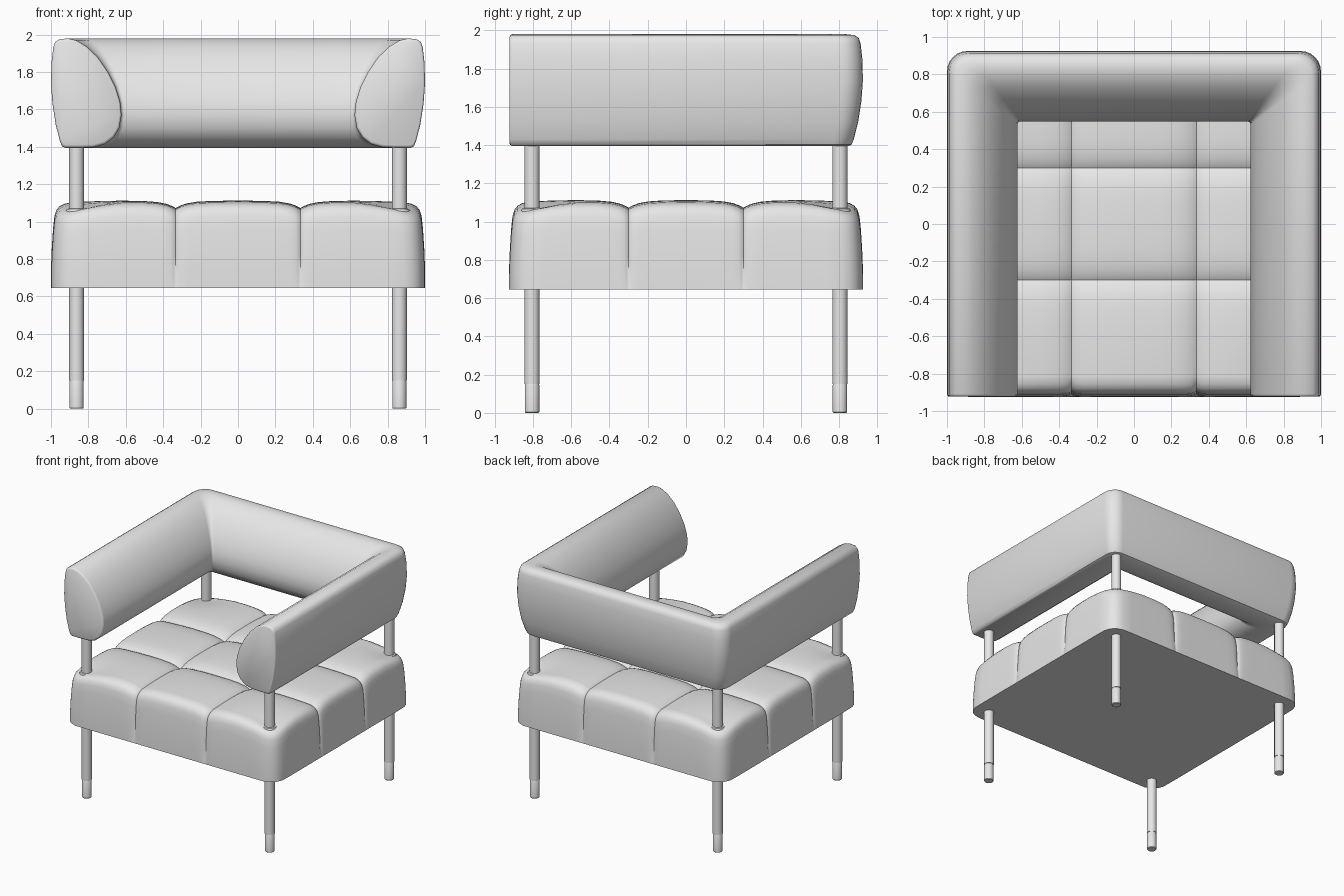
import bpy, bmesh, math
from mathutils import Vector

cube = bpy.data.objects.get("Cube")
if cube:
    bpy.data.objects.remove(cube, do_unlink=True)

grey = bpy.data.materials.new("light_grey")
grey.use_nodes = True
grey.diffuse_color = (0.8, 0.8, 0.8, 1)
grey.node_tree.nodes["Principled BSDF"].inputs["Base Color"].default_value = (0.8, 0.8, 0.8, 1)

HX, HY = 1.0, 0.925          # half width and half depth


def finish(bm, name, angle):
    bmesh.ops.recalc_face_normals(bm, faces=bm.faces[:])
    mesh = bpy.data.meshes.new(name)
    bm.to_mesh(mesh)
    bm.free()
    mesh.materials.append(grey)
    ob = bpy.data.objects.new(name, mesh)
    bpy.context.collection.objects.link(ob)
    bpy.ops.object.select_all(action='DESELECT')
    ob.select_set(True)
    bpy.context.view_layer.objects.active = ob
    bpy.ops.object.shade_smooth_by_angle(angle=math.radians(angle))
    return ob


def bridge(bm, a, b, closed=True):
    n = len(a)
    for i in range(n if closed else n - 1):
        j = (i + 1) % n
        bm.faces.new((a[i], a[j], b[j], b[i]))


# Tufted seat cushion: three by three pillows with pinched seams
SX, SY = 0.333, 0.3
STEPS = (0, .015, .04, .09, .17, .3, .5, .7, .83, .91, .96, .985, 1)
LEG_X, LEG_Y, LEG_R = 0.863, 0.805, 0.04


def spacing(half, seam):
    cells = ((-half, -seam), (-seam, seam), (seam, half))
    out = [-half]
    for a, b in cells:
        out += [a + (b - a) * t for t in STEPS[1:]]
    return out


def stretch(p, half, seam, inset):
    # only the outer pillows shrink, so the seams stay straight
    if abs(p) <= seam:
        return p
    k = (half - inset - seam) / (half - seam)
    return math.copysign(seam + (abs(p) - seam) * k, p)


def plan(px, py, inset):
    p = [stretch(px, HX, SX, inset), stretch(py, HY, SY, inset)]
    r = 0.13 - inset * 0.4
    c = [max(-(h - inset - r), min(h - inset - r, q)) for q, h in zip(p, (HX, HY))]
    v = Vector((p[0] - c[0], p[1] - c[1]))
    if v.x and v.y:
        v *= max(abs(v.x), abs(v.y)) / v.length
    return c[0] + v.x, c[1] + v.y


def top_height(x, y):
    dx, dy = abs(abs(x) - SX), abs(abs(y) - SY)
    z = 1.113 - 0.04 * math.exp(-dx / 0.06) - 0.04 * math.exp(-dy / 0.06)
    edge = max(0, abs(x) - 0.6) ** 2 + max(0, abs(y) - 0.55) ** 2
    z -= 0.12 * edge
    leg = math.hypot(abs(x) - LEG_X, abs(y) - LEG_Y)
    return z - 0.03 * math.exp(-(leg / 0.15) ** 2)


bm = bmesh.new()
xs, ys = spacing(HX, SX), spacing(HY, SY)
INSET = 0.1
grid = []
for px in xs:
    row = []
    for py in ys:
        x, y = plan(px, py, INSET)
        row.append(bm.verts.new((x, y, top_height(x, y))))
    grid.append(row)
for a, b in zip(grid, grid[1:]):
    bridge(bm, a, b, closed=False)
n, m = len(xs) - 1, len(ys) - 1
border = ([(i, 0) for i in range(n)] + [(n, j) for j in range(m)]
          + [(i, m) for i in range(n, 0, -1)] + [(0, j) for j in range(m, 0, -1)])
ring = [grid[i][j] for i, j in border]
rim = [v.co.z for v in ring]
for inset, drop in ((.07, .007), (.045, .02), (.028, .042), (.018, .075),
                    (.011, .14), (.004, .25), (0, .35), (0, 1)):
    new = []
    for (i, j), top in zip(border, rim):
        x, y = plan(xs[i], ys[j], inset)
        on_y = j in (0, m)
        d = abs(abs(xs[i]) - SX) if on_y else abs(abs(ys[j]) - SY)
        pinch = 0.014 * math.exp(-d / 0.014) * (drop < 1)
        if on_y:
            y -= math.copysign(pinch, y)
        else:
            x -= math.copysign(pinch, x)
        z = 0.645 if drop == 1 else top - drop
        new.append(bm.verts.new((x, y, z)))
    bridge(bm, ring, new)
    ring = new
bm.faces.new(ring)
finish(bm, "seat_cushion", 50)

# Wraparound bolster: (depth from the outer face, height) swept round three sides
PROFILE = [(.012, 1.93), (.022, 1.96), (.045, 1.975), (.09, 1.98), (.135, 1.97),
           (.19, 1.937), (.25, 1.88), (.305, 1.80), (.345, 1.72), (.37, 1.64),
           (.377, 1.57), (.365, 1.50), (.335, 1.45), (.29, 1.415), (.23, 1.398),
           (.16, 1.395), (.075, 1.395), (.06, 1.402), (.048, 1.43), (.025, 1.52),
           (.008, 1.63), (0, 1.74), (.003, 1.85)]
CENTRE = (0.17, 1.69)


def section(station):
    points = []
    for d, z in PROFILE:
        r = 0.11 - 0.25 * d
        side, kind, value = station
        if kind == "end":
            d = CENTRE[0] + (d - CENTRE[0]) * value[1]
            z = CENTRE[1] + (z - CENTRE[1]) * value[1]
            x, y = HX - d, value[0]
        else:
            x = HX - d - r + r * math.cos(value)
            y = HY - d - r + r * math.sin(value)
        points.append((side * x, y, z))
    return points


half = [("end", (-HY + .002, .95)), ("end", (-HY + .006, .98)), ("end", (-HY + .016, 1))]
half += [("arc", math.radians(a)) for a in range(0, 91, 15)]
stations = [(1, k, v) for k, v in half] + [(-1, k, v) for k, v in reversed(half)]
bm = bmesh.new()
rings = [[bm.verts.new(p) for p in section(s)] for s in stations]
for a, b in zip(rings, rings[1:]):
    bridge(bm, a, b)
bm.faces.new(rings[0])
bm.faces.new(rings[-1])
finish(bm, "backrest_and_arms", 40)


# Turned posts, each with a foot sleeve and a collar where it meets the cushion
def lathe(name, x, y, outline, sides=24):
    bm = bmesh.new()
    loops = []
    for r, z in outline:
        loops.append([bm.verts.new((x + r * math.cos(2 * math.pi * k / sides),
                                    y + r * math.sin(2 * math.pi * k / sides), z))
                      for k in range(sides)])
    for a, b in zip(loops, loops[1:]):
        bridge(bm, a, b)
    bm.faces.new(loops[0])
    bm.faces.new(loops[-1])
    finish(bm, name, 35)


for side, sx in (("left", 1), ("right", -1)):
    for end, sy in (("front", -1), ("back", 1)):
        x, y = sx * LEG_X, sy * LEG_Y
        tag = end + "_" + side
        lathe(tag + "_leg", x, y, [(LEG_R, .152), (LEG_R, 1.45)])
        lathe(tag + "_foot", x, y, [(.034, 0), (.038, .005), (.038, .146), (.035, .153)])
        lathe(tag + "_collar", x, y, [(.056, 1.03), (.056, 1.06), (.052, 1.067), (.042, 1.07)])
